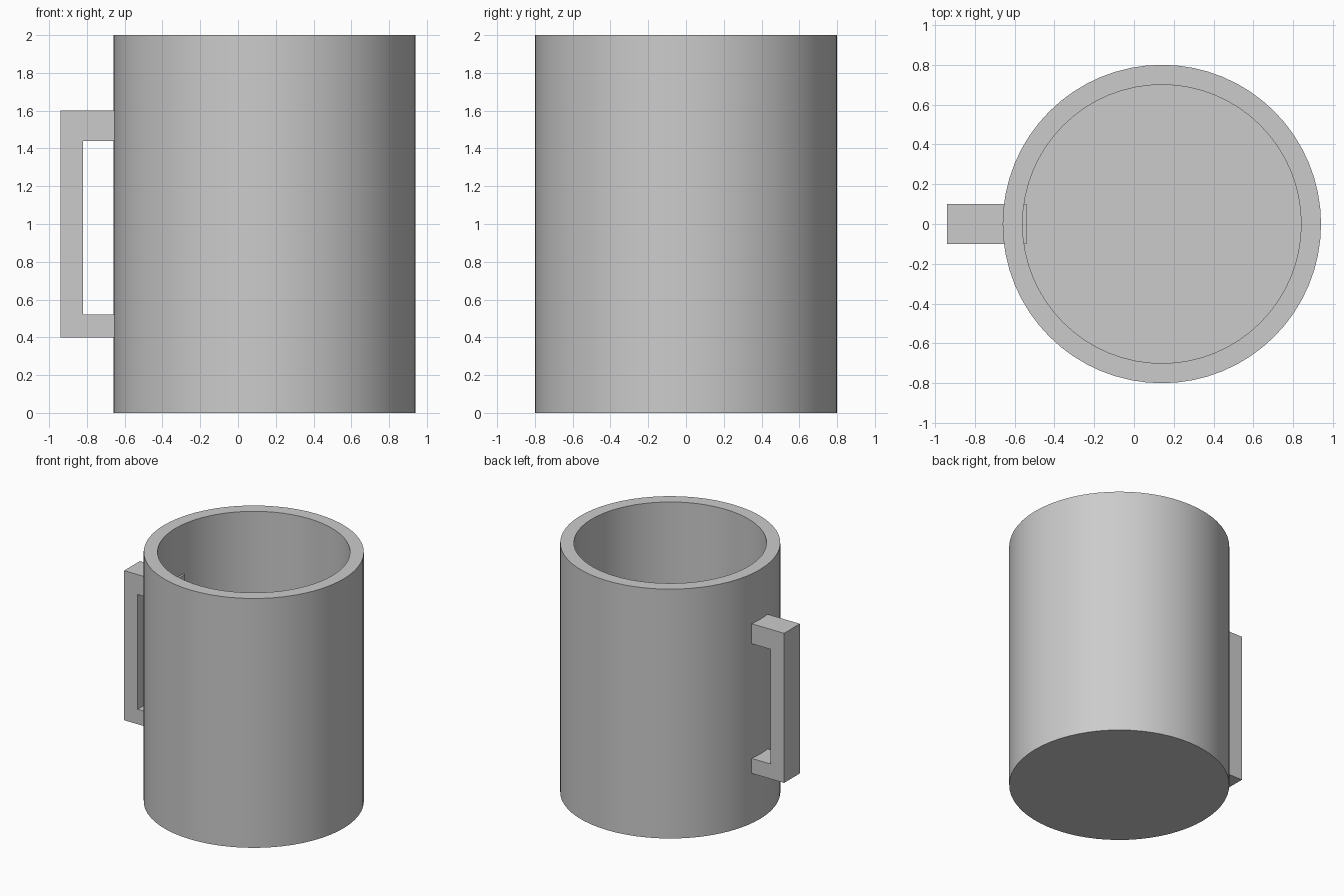
import bpy, bmesh, math
from mathutils import Vector

cube = bpy.data.objects.get("Cube")
if cube:
    bpy.data.objects.remove(cube, do_unlink=True)

SIDES = 64
CENTRE_X = 0.14

# Single plain grey
grey = bpy.data.materials.new("plain grey")
grey.use_nodes = True
colour = (0.6, 0.6, 0.6, 1)
grey.diffuse_color = colour
grey.node_tree.nodes["Principled BSDF"].inputs["Base Color"].default_value = colour


def finish(bm, name):
    bmesh.ops.recalc_face_normals(bm, faces=bm.faces)
    mesh = bpy.data.meshes.new(name)
    bm.to_mesh(mesh)
    bm.free()
    mesh.materials.append(grey)
    obj = bpy.data.objects.new(name, mesh)
    bpy.context.collection.objects.link(obj)
    return obj


# Mug body: wall profile turned around its axis
bm = bmesh.new()
profile = [(0, 0), (0.8, 0), (0.8, 2), (0.7, 2), (0.7, 0.1), (0, 0.1)]
verts = [bm.verts.new((r, 0, z)) for r, z in profile]
edges = [bm.edges.new(pair) for pair in zip(verts, verts[1:])]
bmesh.ops.spin(bm, geom=verts + edges, axis=(0, 0, 1), cent=(0, 0, 0),
               angle=math.tau, steps=SIDES)
bmesh.ops.remove_doubles(bm, verts=bm.verts, dist=0.0001)
body = finish(bm, "mug_body")
body.location.x = CENTRE_X
bpy.ops.object.select_all(action='DESELECT')
body.select_set(True)
bpy.context.view_layer.objects.active = body
bpy.ops.object.shade_smooth_by_angle(angle=math.radians(30))

# Handle: square bracket outline extruded across y, arms run through the wall
bm = bmesh.new()
outline = [(-0.54, 0.4), (-0.94, 0.4), (-0.94, 1.6), (-0.54, 1.6),
           (-0.54, 1.44), (-0.82, 1.44), (-0.82, 0.52), (-0.54, 0.52)]
face = bm.faces.new([bm.verts.new((x, -0.1, z)) for x, z in outline])
side = bmesh.ops.extrude_face_region(bm, geom=[face])
moved = [v for v in side["geom"] if isinstance(v, bmesh.types.BMVert)]
bmesh.ops.translate(bm, verts=moved, vec=Vector((0, 0.2, 0)))
finish(bm, "handle")
